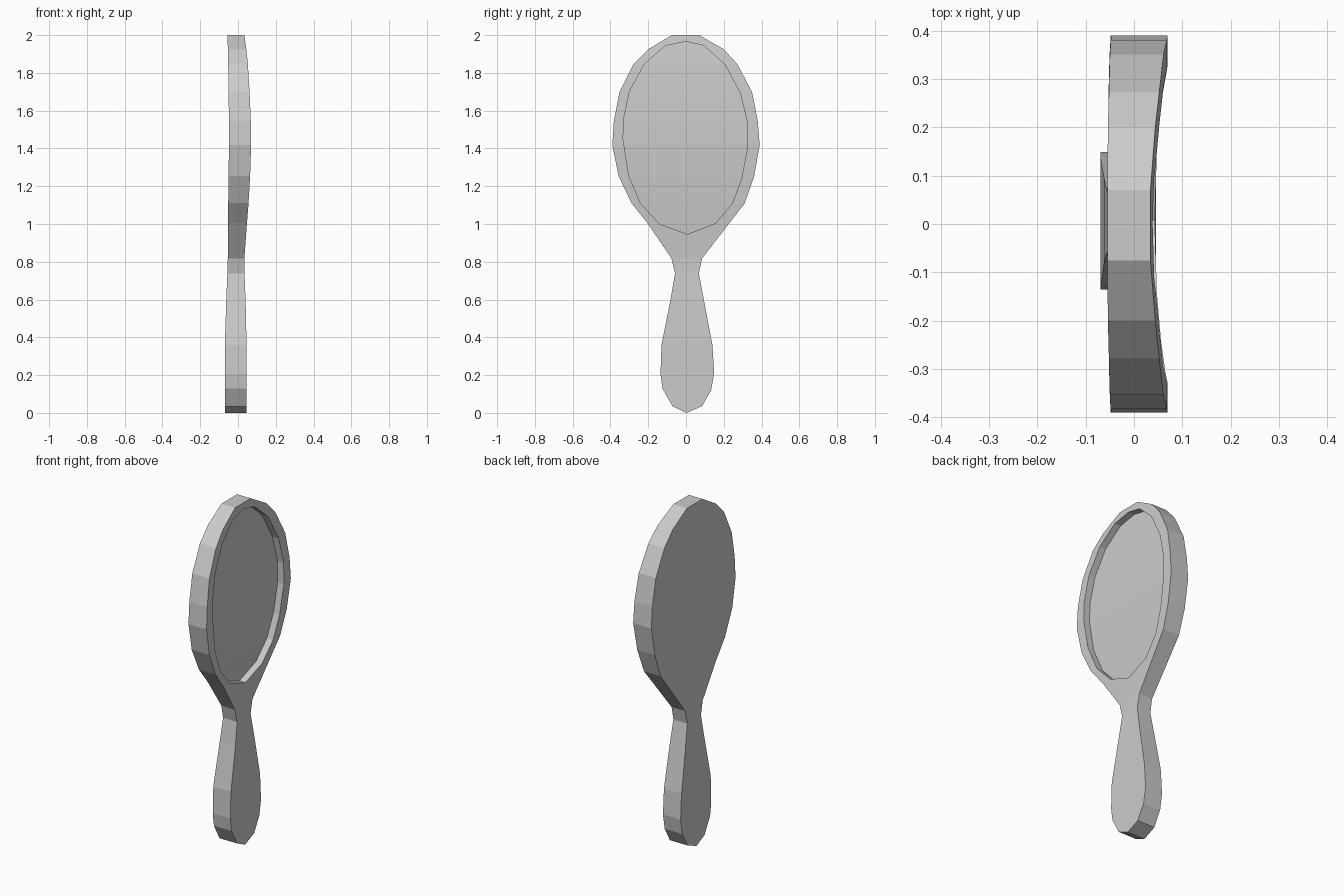
import bpy, bmesh
from mathutils import Vector

if "Cube" in bpy.data.objects:
    bpy.data.objects.remove(bpy.data.objects["Cube"])

# Outlines seen from the right, as (y, z)
OUTER = [(.07, 2), (.2, 1.925), (.272, 1.846), (.35, 1.698), (.38, 1.545), (.39, 1.417),
         (.36, 1.25), (.31, 1.108), (.085, .818), (.068, .739), (.14, .358), (.149, .21),
         (.133, .12), (.085, .035), (.002, 0), (-.072, .035), (-.124, .128), (-.135, .205),
         (-.13, .36), (-.082, .6), (-.058, .739), (-.077, .818), (-.204, 1.005),
         (-.288, 1.11), (-.357, 1.253), (-.39, 1.417), (-.382, 1.545), (-.352, 1.698),
         (-.278, 1.846), (-.2, 1.925), (-.075, 2)]
INNER = [(0, 1.966), (.093, 1.945), (.204, 1.846), (.288, 1.69), (.325, 1.535), (.326, 1.41),
         (.294, 1.24), (.246, 1.11), (.156, 1.004), (.008, .946), (-.14, 1.0), (-.241, 1.11),
         (-.304, 1.26), (-.333, 1.45), (-.33, 1.555), (-.299, 1.703), (-.22, 1.846),
         (-.11, 1.943)]

# Side profile: (z, back x, front x)
PROFILE = [(0, -.0695, .045), (.38, -.069, .045), (.6, -.062, .040), (.75, -.056, .034),
           (.82, -.054, .034), (1.0, -.053, .047), (1.1, -.052, .055), (1.25, -.05, .064),
           (1.42, -.048, .0695), (1.545, -.048, .068), (1.7, -.05, .061),
           (1.85, -.052, .052), (1.925, -.054, .044), (2.0, -.055, .034)]
RECESS = .04


def depth(z):
    """Back and front x at height z."""
    for (z0, b0, f0), (z1, b1, f1) in zip(PROFILE, PROFILE[1:]):
        if z <= z1 + 1e-5:
            t = (z - z0) / (z1 - z0)
            return b0 + t * (b1 - b0), f0 + t * (f1 - f0)
    return PROFILE[-1][1:]


def ring(bm, pts, x):
    return [bm.verts.new((x, y, z)) for y, z in pts]


def wall(bm, a, b):
    n = len(a)
    for i in range(n):
        j = (i + 1) % n
        bm.faces.new((a[i], a[j], b[j], b[i]))


def loop_edges(bm, ring_verts):
    return [bm.edges.get((v, ring_verts[i - 1])) for i, v in enumerate(ring_verts)]


def finish(bm, name):
    # Cut at the profile heights, then bend: x -1 is back, 1 front, 0 recess floor
    bmesh.ops.recalc_face_normals(bm, faces=bm.faces[:])
    for z, _, _ in PROFILE[1:-1]:
        bmesh.ops.bisect_plane(bm, geom=bm.verts[:] + bm.edges[:] + bm.faces[:], dist=1e-4,
                               plane_co=Vector((0, 0, z)), plane_no=Vector((0, 0, 1)))
    for v in bm.verts:
        back, front = depth(v.co.z)
        v.co.x = back if v.co.x < -.5 else front if v.co.x > .5 else front - RECESS
    mesh = bpy.data.meshes.new(name)
    bm.to_mesh(mesh)
    bm.free()
    obj = bpy.data.objects.new(name, mesh)
    bpy.context.collection.objects.link(obj)
    return obj


# Frame and handle, with the recess wall
bm = bmesh.new()
back, front = ring(bm, OUTER, -1), ring(bm, OUTER, 1)
rim, floor = ring(bm, INNER, 1), ring(bm, INNER, 0)
wall(bm, back, front)
wall(bm, rim, floor)
bm.faces.new(back)
bmesh.ops.triangle_fill(bm, use_beauty=True, edges=loop_edges(bm, front) + loop_edges(bm, rim))
finish(bm, "frame_and_handle")

# Mirror glass at the bottom of the recess
bm = bmesh.new()
face = bm.faces.new(ring(bm, INNER, 0))
glass = finish(bm, "mirror_glass")
if glass.data.polygons[0].normal.x < 0:
    glass.data.flip_normals()
